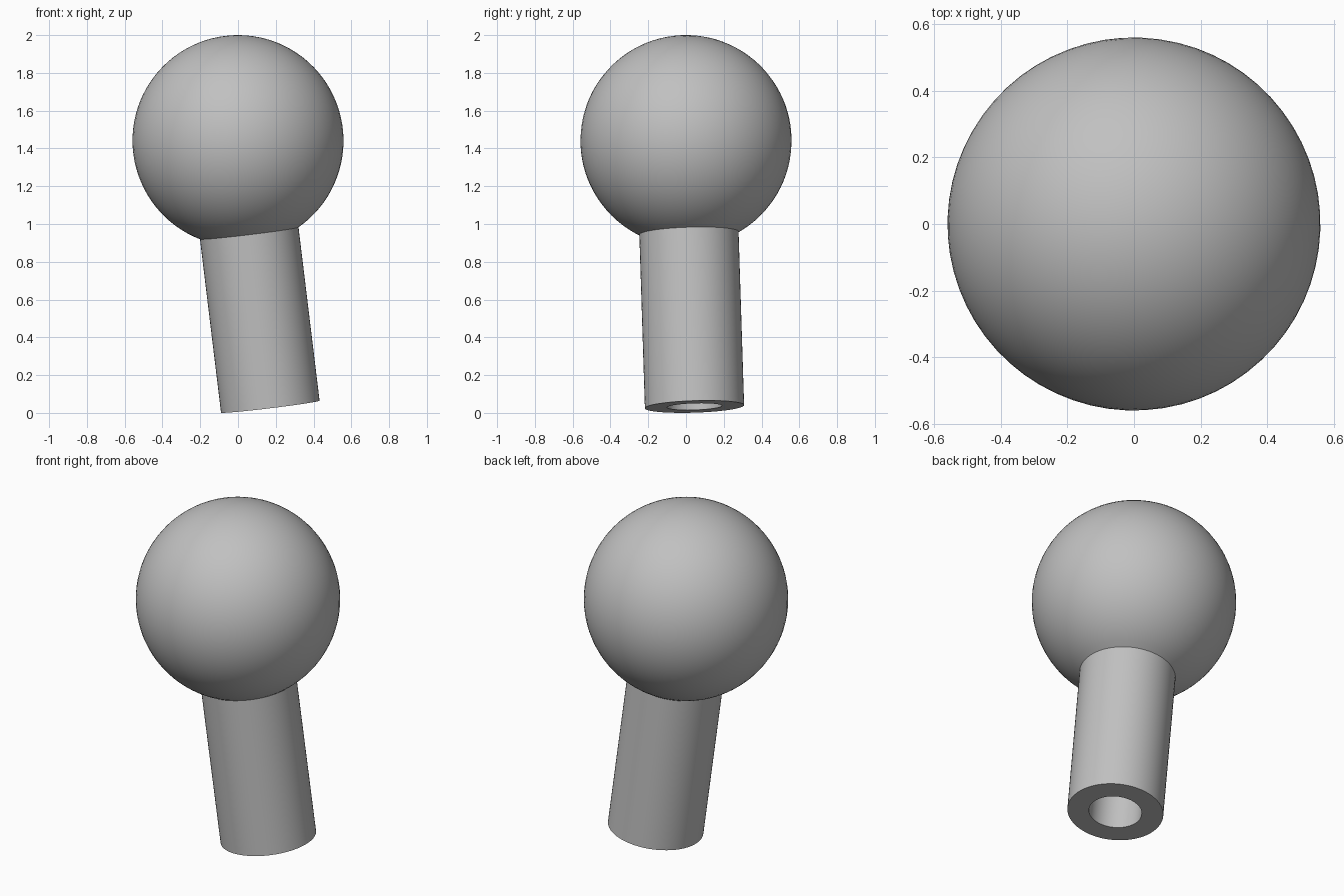
import bpy, bmesh, math
from mathutils import Vector

cube = bpy.data.objects.get("Cube")
if cube:
    bpy.data.objects.remove(cube, do_unlink=True)

BALL_R, SHANK_R, BORE_R = 0.559, 0.263, 0.145
CENTRE = Vector((0, 0, 2 - BALL_R))
FOOT = Vector((0.171, 0.045, 0.033))
LENGTH = (FOOT - CENTRE).length
BORE_DEPTH = 0.85
SEGMENTS = 64

grey = bpy.data.materials.new("plain grey")
grey.use_nodes = True
colour = (0.53, 0.53, 0.53, 1)
grey.diffuse_color = colour
grey.node_tree.nodes["Principled BSDF"].inputs["Base Color"].default_value = colour


def lathe(name, profile):
    """Spin (radius, height) points about the tilted axis through the ball centre."""
    bm = bmesh.new()
    verts = [bm.verts.new((r, 0, h)) for r, h in profile]
    edges = [bm.edges.new(pair) for pair in zip(verts, verts[1:])]
    bmesh.ops.spin(bm, geom=verts + edges, cent=(0, 0, 0), axis=(0, 0, 1),
                   angle=math.tau, steps=SEGMENTS, use_duplicate=False)
    bmesh.ops.remove_doubles(bm, verts=bm.verts, dist=1e-5)
    bmesh.ops.recalc_face_normals(bm, faces=bm.faces)
    mesh = bpy.data.meshes.new(name)
    bm.to_mesh(mesh)
    bm.free()
    mesh.materials.append(grey)
    obj = bpy.data.objects.new(name, mesh)
    bpy.context.collection.objects.link(obj)
    obj.location = CENTRE
    obj.rotation_euler = (CENTRE - FOOT).to_track_quat('Z', 'Y').to_euler()
    bpy.ops.object.select_all(action='DESELECT')
    obj.select_set(True)
    bpy.context.view_layer.objects.active = obj
    bpy.ops.object.shade_smooth_by_angle(angle=math.radians(25))
    return obj


# Ball arc from the top down to where the shank meets it
neck = math.pi - math.asin(SHANK_R / BALL_R)
arc = [neck * i / 40 for i in range(41)]
ball = [(BALL_R * math.sin(a), BALL_R * math.cos(a)) for a in arc]

# Straight shank, flat end ring and blind bore
shank = [(SHANK_R, -LENGTH), (BORE_R, -LENGTH),
         (BORE_R, BORE_DEPTH - LENGTH), (0, BORE_DEPTH - LENGTH)]

lathe("ball_stud", ball + shank)
